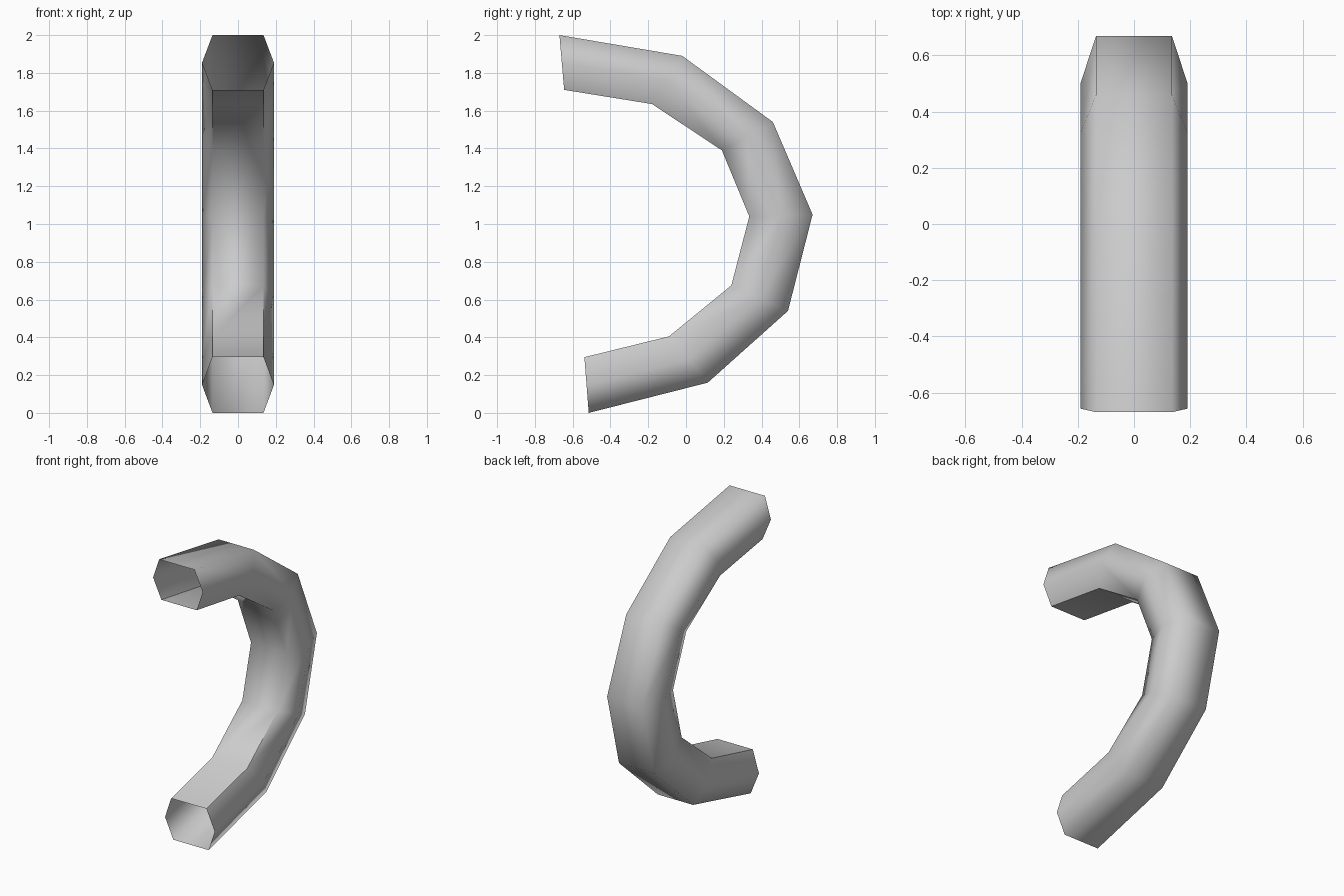
import bpy
import bmesh

cube = bpy.data.objects.get("Cube")
if cube:
    bpy.data.objects.remove(cube, do_unlink=True)

grey = bpy.data.materials.new("plain grey")
grey.use_nodes = True
grey.diffuse_color = (0.6, 0.6, 0.6, 1)
grey.node_tree.nodes["Principled BSDF"].inputs["Base Color"].default_value = grey.diffuse_color

# Outer and inner bend profiles as (y, z), from the top end to the bottom end
outer = [(-.67, 2), (-.02, 1.89), (.46, 1.54), (.67, 1.05), (.54, .54), (.115, .16), (-.515, 0)]
inner = [(-.645, 1.71), (-.18, 1.635), (.19, 1.39), (.335, 1.04), (.24, .675), (-.09, .405), (-.538, .295)]
FLAT, WIDE = 0.135, 0.19

# Six-sided tube swept round the bend, open at both ends
bm = bmesh.new()
rings = []
for (oy, oz), (iy, iz) in zip(outer, inner):
    my, mz = (oy + iy) / 2, (oz + iz) / 2
    section = [(-FLAT, oy, oz), (FLAT, oy, oz), (WIDE, my, mz),
               (FLAT, iy, iz), (-FLAT, iy, iz), (-WIDE, my, mz)]
    rings.append([bm.verts.new(p) for p in section])

for a, b in zip(rings, rings[1:]):
    for i in range(len(a)):
        j = (i + 1) % len(a)
        bm.faces.new((a[i], b[i], b[j], a[j])).smooth = True
bmesh.ops.recalc_face_normals(bm, faces=bm.faces)

# Crisp inner edges on the straighter end stretches
for seg in (0, 1, 4, 5):
    for i in (3, 4):
        bm.edges.get((rings[seg][i], rings[seg + 1][i])).smooth = False

mesh = bpy.data.meshes.new("curved_tube")
bm.to_mesh(mesh)
bm.free()
mesh.materials.append(grey)
tube = bpy.data.objects.new("curved_tube", mesh)
bpy.context.collection.objects.link(tube)
